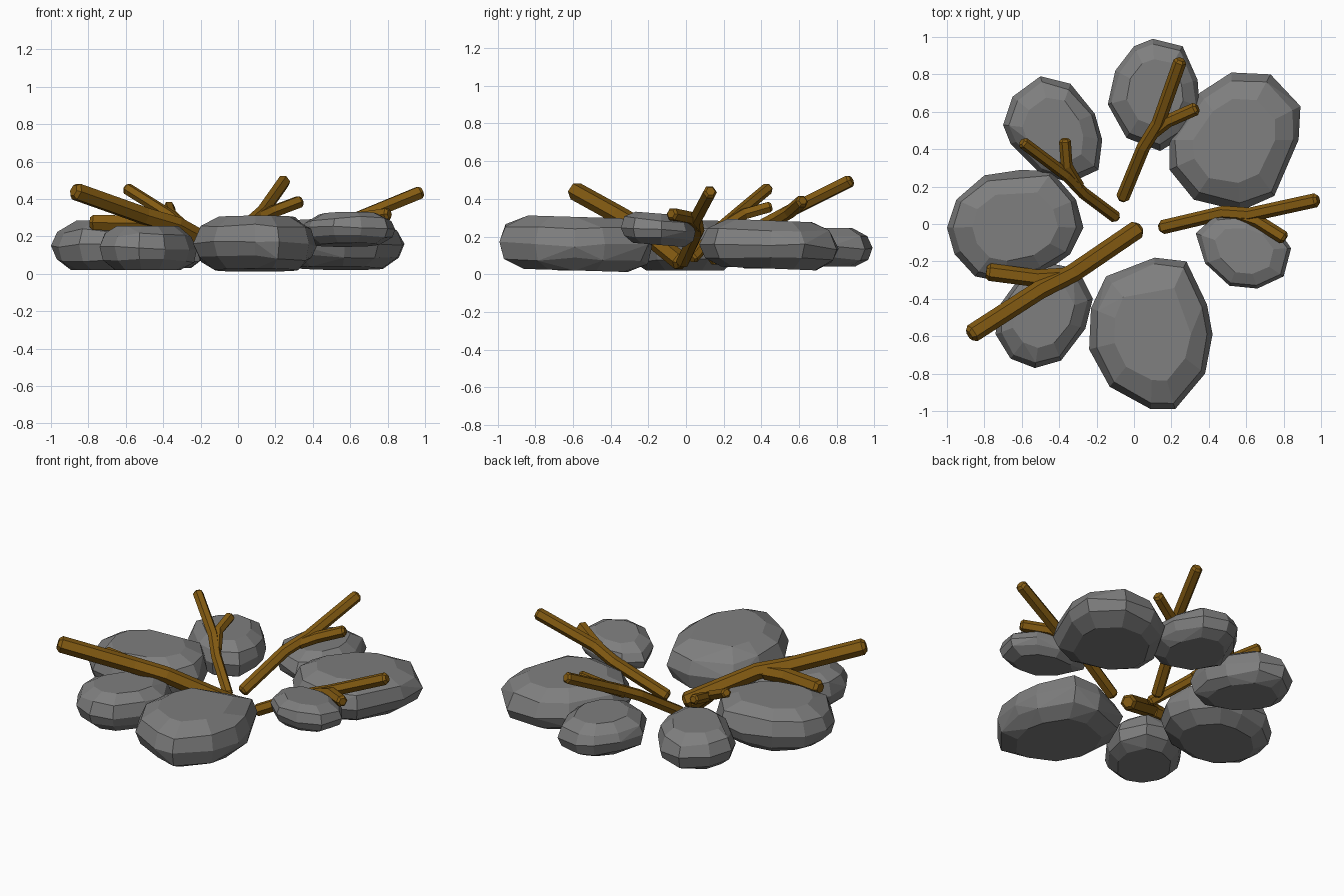
import bpy, bmesh, random
from mathutils import Vector, Matrix

random.seed(4)


def material(name, rgb):
    m = bpy.data.materials.new(name)
    m.diffuse_color = (*rgb, 1)
    return m


STONE = material("stone grey", (0.21, 0.21, 0.21))
WOOD = material("wood brown", (0.23, 0.105, 0.006))


def finish(bm, name, mat):
    bmesh.ops.recalc_face_normals(bm, faces=bm.faces)
    me = bpy.data.meshes.new(name)
    bm.to_mesh(me)
    bm.free()
    me.materials.append(mat)
    ob = bpy.data.objects.new(name, me)
    bpy.context.collection.objects.link(ob)


# Stone: plan outline stacked into a flattened faceted pebble
PROFILE = [(0.68, 0.0), (0.92, 0.2), (1.0, 0.48), (0.90, 0.78), (0.62, 0.98)]


def stone(name, outline, z0, z1, tilt=(0, 0)):
    bm = bmesh.new()
    n = len(outline)
    c = Vector((sum(p[0] for p in outline) / n, sum(p[1] for p in outline) / n))
    for i, (s, h) in enumerate(PROFILE):
        for p in outline:
            k = s if i == 2 else s * random.uniform(0.97, 1.03)
            d = (Vector(p) - c) * k
            dh = random.uniform(-0.05, 0.05) if 0 < i < 4 else 0
            z = z0 + (z1 - z0) * (h + dh) + d.x * tilt[0] + d.y * tilt[1]
            bm.verts.new((c.x + d.x, c.y + d.y, z))
    res = bmesh.ops.convex_hull(bm, input=bm.verts)
    inner = [v for v in res["geom_interior"] if isinstance(v, bmesh.types.BMVert)]
    bmesh.ops.delete(bm, geom=inner, context='VERTS')
    bmesh.ops.dissolve_limit(bm, angle_limit=0.16, verts=bm.verts, edges=bm.edges)
    finish(bm, name, STONE)


# Six-sided stick along a path, with chamfered ends
def add_stick(bm, path, r):
    pts = [Vector(p) for p in path]
    a = (pts[1] - pts[0]).normalized()
    b = (pts[-1] - pts[-2]).normalized()
    ch = r * 0.4
    stations = [(pts[0], r * 0.65, a), (pts[0] + a * ch, r, a)]
    for i in range(1, len(pts) - 1):
        d = (pts[i + 1] - pts[i - 1]).normalized()
        stations.append((pts[i], r, d))
    stations += [(pts[-1] - b * ch, r, b), (pts[-1], r * 0.65, b)]
    rings = []
    for p, rad, d in stations:
        side = d.cross(Vector((0, 0, 1))).normalized() * rad
        rings.append([bm.verts.new(p + Matrix.Rotation(k * 1.0471976, 3, d) @ side)
                      for k in range(6)])
    for q, w in zip(rings, rings[1:]):
        for k in range(6):
            bm.faces.new((q[k], q[(k + 1) % 6], w[(k + 1) % 6], w[k]))
    bm.faces.new(rings[0])
    bm.faces.new(rings[-1])


def branch(name, main, r, twig, r2):
    bm = bmesh.new()
    add_stick(bm, main, r)
    add_stick(bm, twig, r2)
    finish(bm, name, WOOD)


# Ring of stones
stone("back_stone", [(0.10, 0.99), (0.26, 0.95), (0.34, 0.77), (0.35, 0.63), (0.27, 0.47),
      (0.14, 0.39), (-0.04, 0.46), (-0.14, 0.64), (-0.10, 0.82), (0.0, 0.95)], 0.04, 0.25)
stone("back_right_stone", [(0.52, 0.81), (0.73, 0.80), (0.89, 0.63), (0.88, 0.45), (0.75, 0.15),
      (0.57, 0.07), (0.32, 0.13), (0.19, 0.29), (0.19, 0.45), (0.35, 0.70)], 0.03, 0.29, (0, -0.04))
stone("right_stone", [(0.33, -0.05), (0.38, -0.21), (0.51, -0.33), (0.66, -0.345), (0.80, -0.28),
      (0.84, -0.13), (0.75, 0.0), (0.60, 0.05), (0.43, 0.04)], 0.155, 0.325, (0, -0.08))
stone("front_stone", [(0.11, -0.18), (0.28, -0.20), (0.39, -0.43), (0.42, -0.59), (0.38, -0.80),
      (0.22, -0.99), (0.09, -0.99), (-0.13, -0.87), (-0.24, -0.67), (-0.23, -0.45),
      (-0.15, -0.28)], 0.02, 0.31, (0, -0.03))
stone("front_left_stone", [(-0.22, -0.40), (-0.26, -0.56), (-0.39, -0.73), (-0.53, -0.77),
      (-0.66, -0.72), (-0.74, -0.59), (-0.73, -0.45), (-0.60, -0.27), (-0.45, -0.21),
      (-0.30, -0.24)], 0.02, 0.26)
stone("left_stone", [(-0.60, 0.29), (-0.44, 0.28), (-0.31, 0.13), (-0.27, -0.02), (-0.34, -0.16),
      (-0.48, -0.26), (-0.70, -0.31), (-0.85, -0.28), (-0.96, -0.16), (-1.0, -0.02),
      (-0.95, 0.13), (-0.80, 0.26)], 0.02, 0.29)
stone("back_left_stone", [(-0.50, 0.79), (-0.34, 0.75), (-0.21, 0.59), (-0.17, 0.45),
      (-0.19, 0.29), (-0.34, 0.22), (-0.50, 0.27), (-0.66, 0.43), (-0.70, 0.53),
      (-0.65, 0.68)], 0.03, 0.26)

# Forked branches leaning outward over the stones
branch("front_left_branch", [(0.03, -0.02, 0.06), (-0.33, -0.265, 0.26), (-0.50, -0.35, 0.31),
       (-0.88, -0.595, 0.445)], 0.05, [(-0.36, -0.28, 0.26), (-0.52, -0.29, 0.27),
       (-0.79, -0.255, 0.275)], 0.047)
branch("back_branch", [(-0.065, 0.13, 0.07), (0.05, 0.41, 0.26), (0.13, 0.54, 0.33),
       (0.25, 0.88, 0.50)], 0.036, [(0.09, 0.48, 0.29), (0.18, 0.55, 0.33), (0.34, 0.62, 0.39)], 0.035)
branch("right_branch", [(0.14, -0.02, 0.06), (0.48, 0.06, 0.23), (0.62, 0.05, 0.29),
       (0.985, 0.13, 0.44)], 0.038, [(0.53, 0.06, 0.25), (0.66, 0.015, 0.30), (0.81, -0.08, 0.32)], 0.036)
branch("back_left_branch", [(-0.09, 0.03, 0.08), (-0.27, 0.165, 0.23), (-0.36, 0.26, 0.31),
       (-0.60, 0.44, 0.46)], 0.032, [(-0.29, 0.19, 0.25), (-0.36, 0.31, 0.32), (-0.37, 0.455, 0.36)], 0.032)
